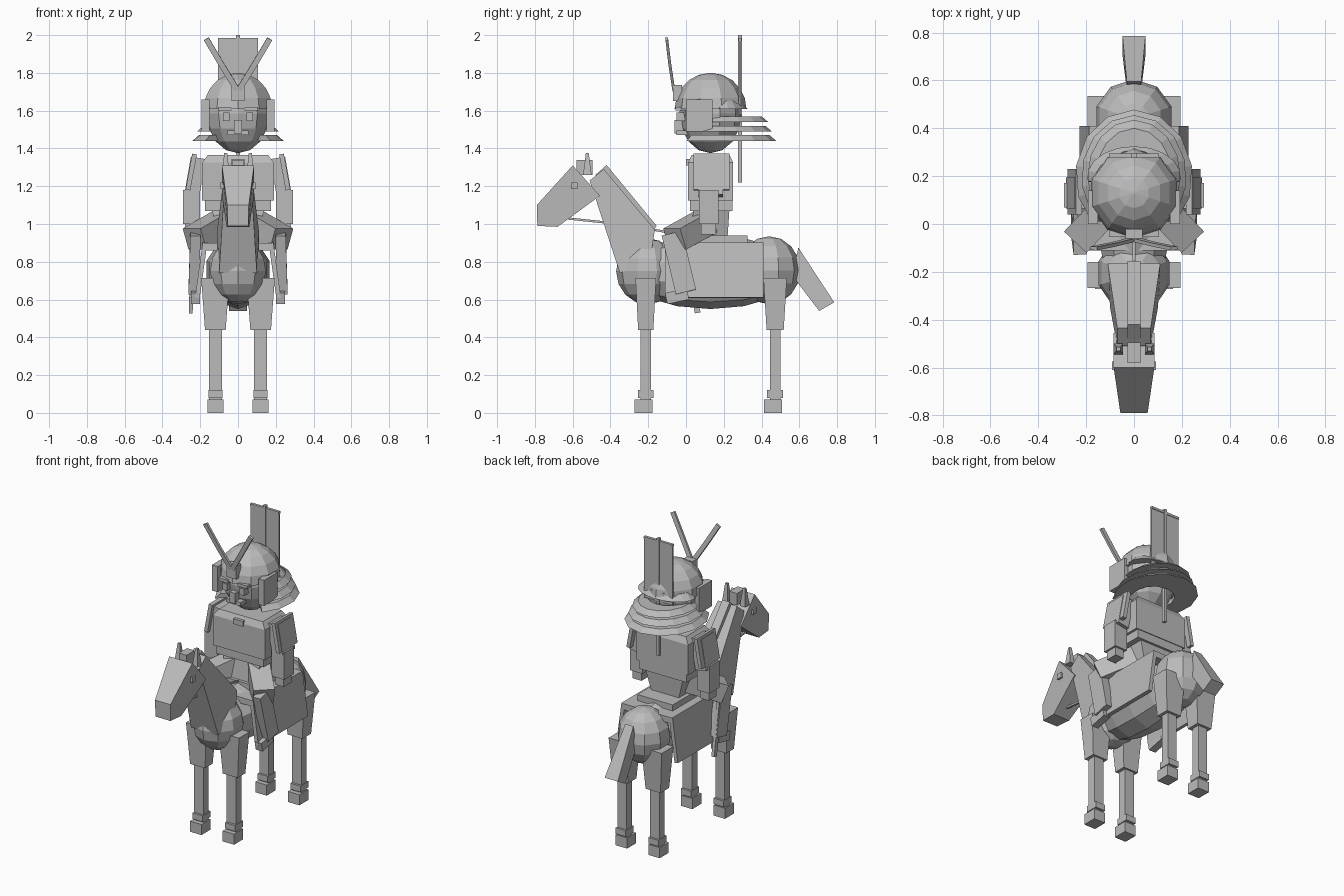
import bpy, bmesh, math
from mathutils import Vector

grey = bpy.data.materials.new("plain_grey")
grey.diffuse_color = (0.5, 0.5, 0.5, 1)


def finish(name, bm):
    bmesh.ops.recalc_face_normals(bm, faces=bm.faces[:])
    me = bpy.data.meshes.new(name)
    bm.to_mesh(me)
    bm.free()
    me.materials.append(grey)
    ob = bpy.data.objects.new(name, me)
    bpy.context.collection.objects.link(ob)
    return ob


def loft(name, rings):
    """Skin equal-length rings and cap both ends."""
    bm = bmesh.new()
    vs = [[bm.verts.new(p) for p in r] for r in rings]
    n = len(vs[0])
    for a, b in zip(vs, vs[1:]):
        for i in range(n):
            j = (i + 1) % n
            bm.faces.new((a[i], a[j], b[j], b[i]))
    bm.faces.new(vs[0])
    bm.faces.new(vs[-1])
    return finish(name, bm)


def rect(x0, x1, y0, y1, z):
    return [(x0, y0, z), (x1, y0, z), (x1, y1, z), (x0, y1, z)]


def box(name, x0, x1, y0, y1, z0, z1):
    return loft(name, [rect(x0, x1, y0, y1, z0), rect(x0, x1, y0, y1, z1)])


def beam(name, pts, w, d, side=(1, 0, 0)):
    """Square bar along a path: w across 'side', d across the other way."""
    pts = [Vector(p) for p in pts]
    rings = []
    for i, p in enumerate(pts):
        t = (pts[min(i + 1, len(pts) - 1)] - pts[max(i - 1, 0)]).normalized()
        s = Vector(side)
        s = (s - t * s.dot(t)).normalized()
        u = t.cross(s)
        rings.append([p + s * a * w / 2 + u * b * d / 2
                      for a, b in ((-1, -1), (1, -1), (1, 1), (-1, 1))])
    return loft(name, rings)


def slab(name, outline):
    """Side outline of (y, z, half width), mirrored across x."""
    return loft(name, [[(s * w, y, z) for y, z, w in outline] for s in (-1, 1)])


def ball(name, c, r, seg, rings, along_y=False):
    bm = bmesh.new()
    bmesh.ops.create_uvsphere(bm, u_segments=seg, v_segments=rings, radius=1)
    for v in bm.verts:
        x, y, z = v.co
        if along_y:
            y, z = -z, y
        v.co = (c[0] + x * r[0], c[1] + y * r[1], c[2] + z * r[2])
    return finish(name, bm)


# horse body
ball("barrel", (0, 0.13, 0.745), (0.175, 0.46, 0.195), 10, 8, True)
ball("horse_chest", (0, -0.205, 0.75), (0.155, 0.165, 0.175), 10, 8)
ball("rump", (0, 0.44, 0.755), (0.165, 0.165, 0.18), 10, 8)

# neck, mane, head, tail
slab("horse_neck", [(-0.51, 1.23, 0.07), (-0.435, 1.29, 0.07), (-0.165, 0.97, 0.11),
                    (-0.19, 0.8, 0.11), (-0.35, 0.74, 0.1)])
slab("mane", [(-0.48, 1.26, 0.028), (-0.42, 1.312, 0.028), (-0.155, 0.99, 0.028),
              (-0.2, 0.93, 0.028)])
slab("horse_head", [(-0.79, 1.1, 0.057), (-0.6, 1.31, 0.085), (-0.455, 1.15, 0.085),
                    (-0.68, 0.985, 0.06), (-0.787, 0.99, 0.055)])
box("forelock", -0.028, 0.028, -0.58, -0.495, 1.26, 1.34)
slab("tail", [(0.595, 0.875, 0.03), (0.785, 0.585, 0.048), (0.705, 0.54, 0.048),
              (0.56, 0.73, 0.03)])

# tack
box("saddle", -0.13, 0.13, 0, 0.325, 0.88, 0.94)
box("blanket_top", -0.18, 0.18, -0.11, 0.41, 0.86, 0.9)
beam("rein", [(0, -0.68, 1.035), (0, -0.35, 1.0), (0, 0.0, 0.94)], 0.012, 0.012)


def horse_leg(name, s, y, depth):
    def part(suffix, x, d, z0, z1, k=1.0, off=0.0):
        c = s * 0.12
        loft(name + suffix,
             [rect(c - x * k, c + x * k, y + off - d * k, y + off + d * k, z0),
              rect(c - x, c + x, y + off - d, y + off + d, z1)])
    part("_upper", 0.075, depth, 0.44, 0.715, 0.73)
    part("_lower", 0.034, 0.028, 0.05, 0.45)
    part("_fetlock", 0.037, 0.042, 0.08, 0.12)
    part("_hoof", 0.042, 0.047, 0.0, 0.07, 1.0, -0.012)


for s, tag in ((-1, "right"), (1, "left")):
    def sbox(name, x0, x1, *r):
        box(tag + name, min(s * x0, s * x1), max(s * x0, s * x1), *r)

    # horse limbs and face
    horse_leg(tag + "_fore", s, -0.213, 0.055)
    horse_leg(tag + "_hind", s, 0.472, 0.062)
    cx = s * 0.065
    loft(tag + "_ear", [rect(cx - 0.02, cx + 0.02, -0.545, -0.5, 1.26),
                        rect(cx - 0.008, cx + 0.008, -0.53, -0.515, 1.375)])
    sbox("_horse_eye", 0.07, 0.092, -0.61, -0.575, 1.185, 1.22)
    # blanket side
    beam(tag + "_blanket_side", [(s * 0.175, 0.15, 0.9), (s * 0.215, 0.15, 0.61)],
         0.025, 0.52)

    # rider leg
    beam(tag + "_thigh", [(s * 0.06, 0.12, 1.02), (s * 0.23, -0.06, 0.92)],
         0.12, 0.13, (0, 0, 1))
    beam(tag + "_shin", [(s * 0.225, -0.075, 0.95), (s * 0.235, 0.0, 0.64)], 0.055, 0.11)
    beam(tag + "_foot", [(s * 0.225, -0.105, 0.605), (s * 0.225, 0.01, 0.63)], 0.05, 0.06)

    # rider arm
    beam(tag + "_upper_arm", [(s * 0.21, 0.13, 1.35), (s * 0.245, 0.13, 1.15)], 0.08, 0.13)
    beam(tag + "_shoulder_plate", [(s * 0.23, 0.135, 1.37), (s * 0.265, 0.135, 1.18)],
         0.025, 0.19)
    sbox("_forearm", 0.2, 0.292, 0.068, 0.172, 1.0, 1.18)
    sbox("_hand", 0.215, 0.28, 0.08, 0.16, 0.945, 1.01)

    # helmet side plate and horn
    sbox("_helmet_plate", 0.15, 0.192, 0.0, 0.14, 1.49, 1.66)
    beam(tag + "_horn", [(s * 0.005, -0.065, 1.71), (s * 0.085, -0.085, 1.84),
                         (s * 0.168, -0.102, 1.98)], 0.03, 0.015)
    # face
    sbox("_eye", 0.045, 0.08, -0.05, 0.0, 1.545, 1.59)
    sbox("_brow", 0.035, 0.105, -0.055, 0.0, 1.6, 1.62)

# rider body
loft("hips", [rect(-0.1, 0.1, 0.02, 0.22, 0.93), rect(-0.14, 0.14, 0.04, 0.23, 1.08)])
box("waist_skirt", -0.175, 0.175, 0.02, 0.245, 1.07, 1.125)
loft("torso", [rect(-0.19, 0.19, 0.01, 0.25, 1.125), rect(-0.19, 0.19, 0.01, 0.25, 1.325),
               rect(-0.16, 0.16, 0.03, 0.23, 1.365)])
box("collar", -0.035, 0.035, 0.0, 0.05, 1.31, 1.345)
beam("scabbard", [(-0.24, -0.02, 0.95), (-0.25, 0.062, 0.53)], 0.02, 0.03)

# head, helmet and face pieces
ball("head", (0, 0.13, 1.585), (0.175, 0.165, 0.21), 10, 8)
dome = []
for k in range(6):
    a = math.radians(88) * k / 5
    r = math.cos(a)
    dome.append([(0.19 * r * math.sin(t), 0.13 + 0.19 * r * math.cos(t),
                  1.61 + 0.19 * math.sin(a))
                 for t in (math.tau * i / 10 for i in range(10))])
loft("helmet", dome)
box("nose", -0.02, 0.02, -0.06, 0.0, 1.48, 1.55)
box("moustache", -0.055, 0.055, -0.05, 0.02, 1.47, 1.495)
box("crest_block", -0.035, 0.035, -0.07, -0.02, 1.65, 1.735)


# layered neck guard: open arcs with a slanted outer edge
def guard(name, rx, back, front_angle, z0, z1):
    rings = []
    cy = 0.2
    for i in range(11):
        a = math.radians(-front_angle + (180 + 2 * front_angle) * i / 10)
        c, s = math.cos(a), math.sin(a)
        ry = back - cy

        def at(k, z):
            return ((rx - k) * c, cy + (ry - k) * s, z)
        inner = (0.13 * c, cy - 0.02 + 0.13 * s)
        rings.append([(*inner, z0), at(0, z0), at(0.035, z1), (*inner, z1)])
    loft(name, rings)


guard("neck_guard_brim", 0.195, 0.325, 10, 1.61, 1.65)
guard("neck_guard_upper", 0.195, 0.435, 25, 1.54, 1.57)
guard("neck_guard_middle", 0.22, 0.455, 35, 1.49, 1.52)
guard("neck_guard_lower", 0.245, 0.478, 45, 1.44, 1.47)

# back banner
box("banner_pole", -0.01, 0.01, 0.275, 0.297, 1.22, 2.0)
box("banner", -0.105, 0.105, 0.281, 0.291, 1.58, 1.98)
box("banner_top_bar", -0.105, 0.105, 0.277, 0.295, 1.97, 1.985)
